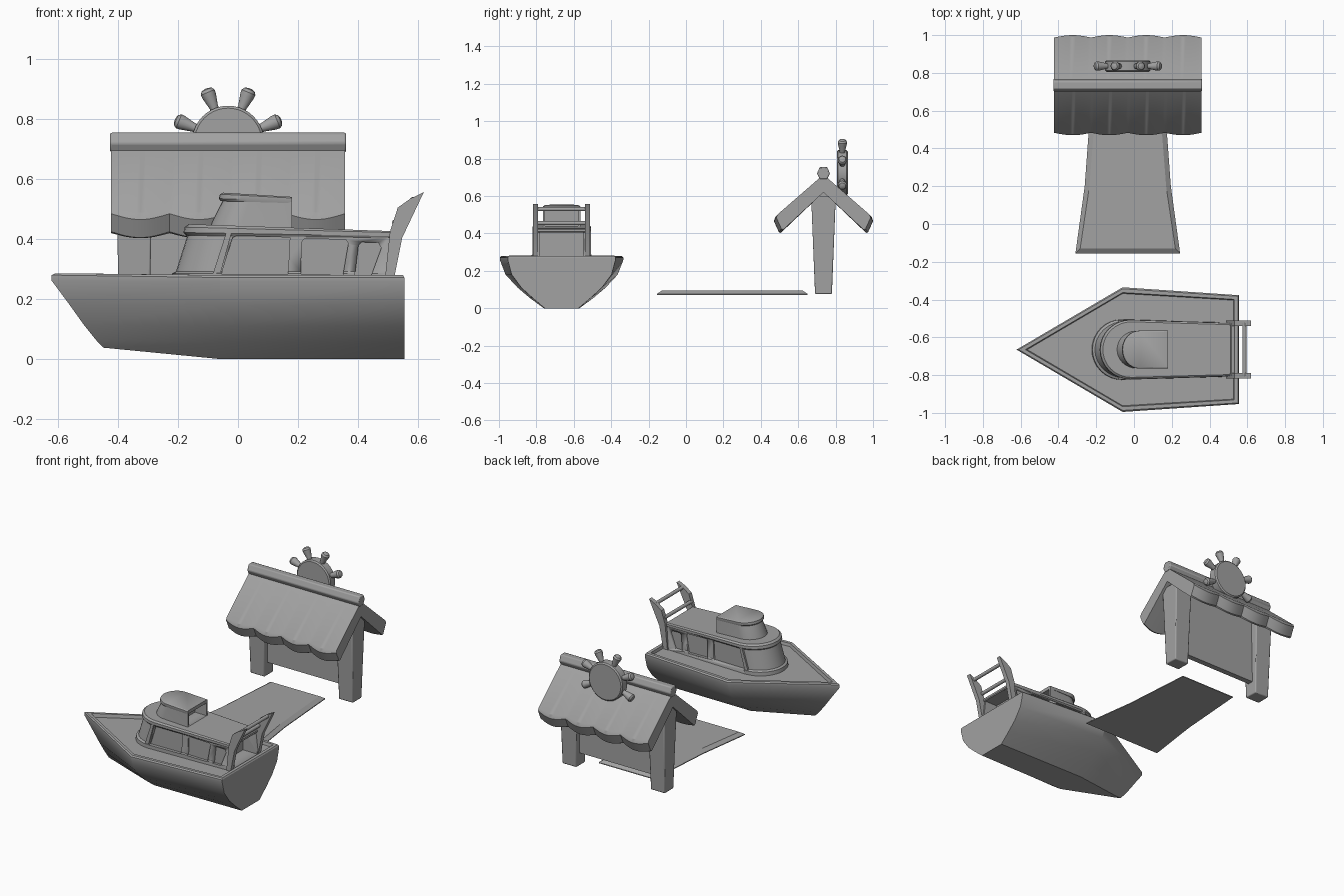
import bpy, math
from mathutils import Matrix, Vector

if "Cube" in bpy.data.objects:
    bpy.data.objects.remove(bpy.data.objects["Cube"], do_unlink=True)

grey = bpy.data.materials.new("plain grey")
grey.use_nodes = True
COLOR = (0.36, 0.36, 0.36, 1)
grey.diffuse_color = COLOR
grey.node_tree.nodes["Principled BSDF"].inputs["Base Color"].default_value = COLOR
BOAT_Y = -0.665
HOUSE_Y = 0.735
HOUSE_X = -0.033


def loft(name, rings, matrix=None, bevel=0):
    """Skin a stack of equal point rings and cap both ends."""
    n = len(rings[0])
    verts = [Vector(p) for ring in rings for p in ring]
    if matrix:
        verts = [matrix @ v for v in verts]
    faces = [(k * n + i, k * n + (i + 1) % n, (k + 1) * n + (i + 1) % n, (k + 1) * n + i)
             for k in range(len(rings) - 1) for i in range(n)]
    faces += [tuple(reversed(range(n))), tuple(range(len(verts) - n, len(verts)))]
    mesh = bpy.data.meshes.new(name)
    mesh.from_pydata(verts, [], faces)
    obj = bpy.data.objects.new(name, mesh)
    bpy.context.collection.objects.link(obj)
    mesh.materials.append(grey)
    bpy.ops.object.select_all(action='DESELECT')
    obj.select_set(True)
    bpy.context.view_layer.objects.active = obj
    bpy.ops.object.mode_set(mode='EDIT')
    bpy.ops.mesh.select_all(action='SELECT')
    bpy.ops.mesh.normals_make_consistent(inside=False)
    bpy.ops.object.mode_set(mode='OBJECT')
    if bevel:
        mod = obj.modifiers.new("bevel", 'BEVEL')
        mod.width, mod.segments, mod.limit_method = bevel, 2, 'ANGLE'
    bpy.ops.object.shade_smooth_by_angle(angle=math.radians(32))
    return obj


def slab_y(name, profile, y0, y1, **kw):
    """Extrude an x-z profile along y."""
    return loft(name, [[(x, y, z) for x, z in profile] for y in (y0, y1)], **kw)


def box(name, x0, x1, y0, y1, z0, z1, **kw):
    return slab_y(name, [(x0, z0), (x1, z0), (x1, z1), (x0, z1)], y0, y1, **kw)


def cut(target, cutter):
    """Subtract the cutter, then discard it."""
    mod = target.modifiers.new("cut", 'BOOLEAN')
    mod.operation, mod.solver, mod.object = 'DIFFERENCE', 'EXACT', cutter
    bpy.context.view_layer.objects.active = target
    bpy.ops.object.modifier_apply(modifier=mod.name)
    bpy.data.objects.remove(cutter, do_unlink=True)


def round_front(x0, w0, x1, w1, z0, z1, nose):
    """Plan outline with a curved nose and straight sides, sloping z0 to z1."""
    pts = [(x1, w1)]
    for i in range(17):
        a = math.pi * i / 16
        pts.append((x0 + nose * (1 - math.sin(a)), w0 * math.cos(a)))
    pts.append((x1, -w1))
    return [(x, BOAT_Y + y, z0 + (z1 - z0) * (x - x0) / (x1 - x0)) for x, y in pts]


# hull: bow x, bow z, middle half width, stern half width, stern x, z
def hull_ring(bow, bow_z, mid, stern, end, z):
    pts = [(end, stern, z), (-0.06, mid, z), (bow, 0, bow_z), (-0.06, -mid, z), (end, -stern, z)]
    return [(x, BOAT_Y + y, h) for x, y, h in pts]


loft("hull", [hull_ring(*r) for r in (
    (-0.45, 0.038, 0.095, 0.09, 0.555, 0),
    (-0.475, 0.065, 0.17, 0.155, 0.555, 0.055),
    (-0.515, 0.115, 0.235, 0.215, 0.555, 0.11),
    (-0.565, 0.185, 0.3, 0.267, 0.555, 0.18),
    (-0.622, 0.262, 0.33, 0.288, 0.555, 0.258),
    (-0.622, 0.28, 0.33, 0.288, 0.555, 0.272),
    (-0.61, 0.286, 0.322, 0.282, 0.55, 0.28),
    (-0.575, 0.286, 0.302, 0.266, 0.53, 0.28),
    (-0.565, 0.264, 0.297, 0.262, 0.526, 0.262))])

# cabin with wrapped front window and side windows
cabin = loft("cabin", [
    round_front(-0.225, 0.16, 0.52, 0.142, 0.255, 0.255, 0.16),
    round_front(-0.22, 0.16, 0.52, 0.142, 0.285, 0.285, 0.16),
    round_front(-0.207, 0.15, 0.52, 0.142, 0.292, 0.292, 0.16),
    round_front(-0.168, 0.146, 0.505, 0.136, 0.415, 0.41, 0.15)])
cut(cabin, box("rear_recess", 0.42, 0.6, BOAT_Y - 0.115, BOAT_Y + 0.115, 0.275, 0.405))
WINDOWS = (
    [(-0.055, 0.284), (0.167, 0.284), (0.173, 0.405), (0.0, 0.413), (-0.018, 0.405)],
    [(0.21, 0.284), (0.35, 0.28), (0.368, 0.385), (0.36, 0.398), (0.222, 0.402), (0.212, 0.39)],
    [(0.39, 0.28), (0.445, 0.28), (0.478, 0.37), (0.468, 0.388), (0.412, 0.39), (0.402, 0.38)])
for side in (-1, 1):
    for shape in WINDOWS:
        rings = [[(x, BOAT_Y + side * (0.142 - 0.018 * (x + 0.05) + off), z) for x, z in shape]
                 for off in (-0.004, 0.06)]
        cut(cabin, loft("window_cutter", rings))

# side pillars behind the front window
for side in (-1, 1):
    y = BOAT_Y + side * 0.15
    slab_y("window_pillar", [(-0.085, 0.28), (-0.06, 0.28), (-0.022, 0.42), (-0.04, 0.42)],
           y - 0.007, y + 0.007)

loft("cabin_roof", [
    round_front(-0.172, 0.15, 0.51, 0.138, 0.412, 0.405, 0.155),
    round_front(-0.182, 0.157, 0.515, 0.14, 0.422, 0.41, 0.16),
    round_front(-0.178, 0.157, 0.515, 0.14, 0.44, 0.422, 0.16),
    round_front(-0.165, 0.147, 0.51, 0.132, 0.45, 0.427, 0.15)])

# wheelhouse
tower = loft("wheelhouse", [
    round_front(-0.095, 0.1, 0.18, 0.1, 0.425, 0.425, 0.1),
    round_front(-0.088, 0.097, 0.18, 0.1, 0.455, 0.45, 0.1),
    round_front(-0.05, 0.092, 0.18, 0.1, 0.53, 0.525, 0.09)])
cut(tower, box("tower_recess", 0.1, 0.3, BOAT_Y - 0.088, BOAT_Y + 0.088, 0.44, 0.522))
loft("wheelhouse_roof", [
    round_front(-0.058, 0.096, 0.18, 0.1, 0.527, 0.52, 0.09),
    round_front(-0.064, 0.1, 0.18, 0.1, 0.535, 0.53, 0.09),
    round_front(-0.06, 0.1, 0.18, 0.1, 0.55, 0.537, 0.09),
    round_front(-0.05, 0.092, 0.18, 0.095, 0.555, 0.541, 0.085)])

# stern fins and rails
FIN = [(0.49, 0.265), (0.52, 0.265), (0.548, 0.405), (0.62, 0.557), (0.575, 0.535),
       (0.533, 0.505), (0.507, 0.425)]
for side in (-1, 1):
    y = BOAT_Y + side * 0.139
    slab_y("stern_fin", FIN, y - 0.014, y + 0.014)


def circle(r, z, n=16):
    return [(r * math.cos(2 * math.pi * i / n), r * math.sin(2 * math.pi * i / n), z)
            for i in range(n)]


ALONG_Y = Matrix.Rotation(-math.pi / 2, 4, 'X')
for x, z in ((0.525, 0.455), (0.585, 0.53)):
    loft("stern_rail", [circle(0.011, -0.14), circle(0.011, 0.14)],
         Matrix.Translation((x, BOAT_Y, z)) @ ALONG_Y)

# dock walkway
ROWS = [(-0.155, 0.277), (0.2, 0.228), (0.65, 0.195)]


def walk_ring(inset, z):
    half = [(w - inset, y + inset * (1 if i == 0 else -1 if i == 2 else 0))
            for i, (y, w) in enumerate(ROWS)]
    return [(HOUSE_X + x, y, z) for x, y in half] + [(HOUSE_X - x, y, z) for x, y in reversed(half)]


loft("walkway", [walk_ring(0, 0.072), walk_ring(0, 0.077), walk_ring(0.025, 0.094)])


# boathouse roof with scalloped eaves
def roof_ring(x, wave):
    half = [(0.0, 0.715), (0.245 + wave, 0.502 - wave), (0.252 + wave, 0.485 - 1.5 * wave),
            (0.225 + wave, 0.425 - 1.5 * wave), (0.215 + wave, 0.42 - 1.3 * wave), (0.0, 0.62)]
    left = [(x, HOUSE_Y - y, z) for y, z in reversed(half[1:-1])]
    return [(x, HOUSE_Y + y, z) for y, z in half] + left


STEPS = 48
loft("house_roof", [roof_ring(HOUSE_X + 0.39 * (2 * i / STEPS - 1),
                              0.013 * abs(math.sin(4 * math.pi * i / STEPS)))
                    for i in range(STEPS + 1)])

# ridge beam
RIDGE = [(-0.02, 0.69), (0.02, 0.69), (0.035, 0.72), (0.02, 0.755), (-0.02, 0.755), (-0.035, 0.72)]
loft("ridge_beam", [[(HOUSE_X + s * 0.394, HOUSE_Y + y, z) for y, z in RIDGE] for s in (-1, 1)],
     bevel=0.006)

# tapered posts and the panel between them
for side in (-1, 1):
    rings = []
    for z, w, d in ((0.076, 0.05, 0.045), (0.6, 0.06, 0.066)):
        rings.append([(HOUSE_X + side * 0.313 + a * w, HOUSE_Y + b * d, z)
                      for a, b in ((-1, -1), (1, -1), (1, 1), (-1, 1))])
    loft("house_post", rings, bevel=0.006)
box("house_panel", HOUSE_X - 0.3, HOUSE_X + 0.3, HOUSE_Y - 0.018, HOUSE_Y + 0.018, 0.16, 0.63)

# ship's wheel on the rear slope
WHEEL = Matrix.Translation((HOUSE_X, 0.836, 0.725)) @ ALONG_Y
loft("wheel_disc", [circle(r, z, 40) for r, z in
                    ((0.112, -0.03), (0.12, -0.023), (0.12, 0.023), (0.112, 0.03))], WHEEL)
HANDLE = ((0.015, 0.1), (0.015, 0.125), (0.024, 0.165), (0.025, 0.178), (0.018, 0.188), (0.006, 0.192))
for i in range(6):
    angle = math.radians(-112.5 + 45 * i)
    spin = Matrix.Translation((HOUSE_X, 0.836, 0.725)) @ Matrix.Rotation(angle + math.radians(0), 4, 'Y')
    loft("wheel_handle", [circle(r, z, 14) for r, z in HANDLE], spin)
